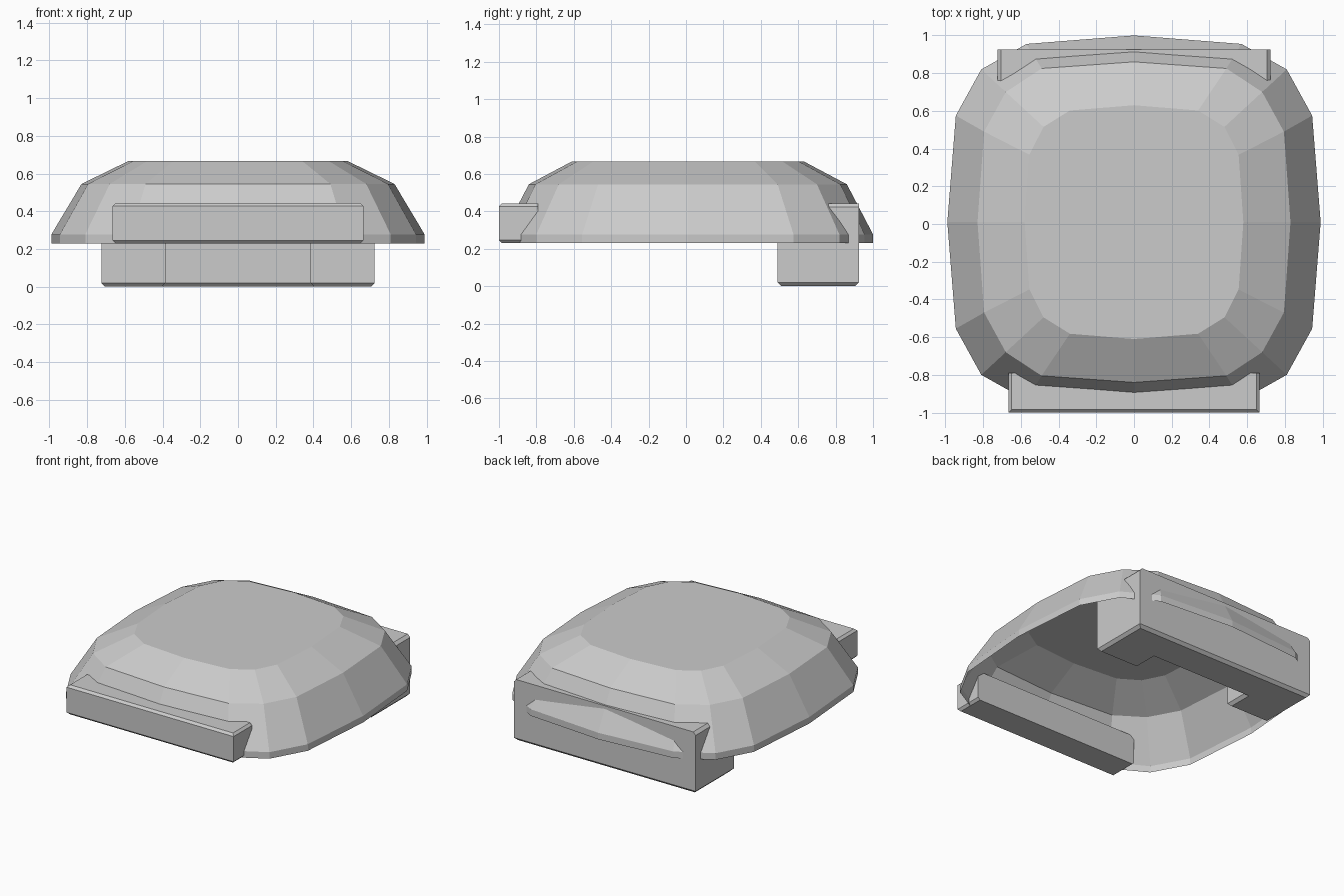
import bpy, bmesh

if "Cube" in bpy.data.objects:
    bpy.data.objects.remove(bpy.data.objects["Cube"])

CY = 0.01  # the dome sits slightly behind the origin


def finish(name, bm):
    mesh = bpy.data.meshes.new(name)
    bm.to_mesh(mesh)
    bm.free()
    obj = bpy.data.objects.new(name, mesh)
    bpy.context.collection.objects.link(obj)
    return obj


def full_ring(quarter):
    """Mirror a quarter outline (from +x to +y) into a closed 16-point loop."""
    half = quarter + [(-x, y) for x, y in reversed(quarter[:-1])]
    return half + [(x, -y) for x, y in reversed(half[1:-1])]


def prism(name, outline, z0, z1, bevel, pick):
    """Extrude an outline and chamfer the edges chosen by pick(a, b)."""
    bm = bmesh.new()
    face = bm.faces.new([bm.verts.new((x, y, z0)) for x, y in outline])
    ext = bmesh.ops.extrude_face_region(bm, geom=[face], use_keep_orig=True)
    for v in ext["geom"]:
        if isinstance(v, bmesh.types.BMVert):
            v.co.z = z1
    bmesh.ops.recalc_face_normals(bm, faces=bm.faces[:])
    edges = [e for e in bm.edges if pick(e.verts[0].co, e.verts[1].co)]
    bmesh.ops.bevel(bm, geom=edges, offset=bevel, segments=1,
                    affect='EDGES', profile=0.5)
    return finish(name, bm)


# Faceted dome shell, open underneath
base = [(0.99, 0), (0.945, 0.565), (0.81, 0.81), (0.57, 0.945), (0, 0.99)]
shoulder = [(0.83, 0), (0.795, 0.48), (0.68, 0.69), (0.49, 0.815), (0, 0.85)]
crown = [(0.58, 0), (0.555, 0.357), (0.48, 0.505), (0.34, 0.592), (0, 0.62)]
bm = bmesh.new()
rings = []
for quarter, z in ((base, 0.23), (base, 0.277), (shoulder, 0.545), (crown, 0.667)):
    rings.append([bm.verts.new((x, y + CY, z)) for x, y in full_ring(quarter)])
for low, high in zip(rings, rings[1:]):
    for i in range(len(low)):
        j = (i + 1) % len(low)
        bm.faces.new((low[i], low[j], high[j], high[i]))
bm.faces.new(rings[-1])
finish("dome_shell", bm)

# Front bar, chamfered along its top and bottom edges
prism("front_bar", [(-0.665, -1.0), (0.665, -1.0), (0.665, -0.79), (-0.665, -0.79)],
      0.23, 0.443, 0.016,
      lambda a, b: abs(a.z - b.z) < 1e-4 and min(a.y, b.y) < -0.9)

# Rear U-shaped block with two forward legs
right = [(0.725, 0.925), (0.725, 0.49), (0.385, 0.49), (0.385, 0.665)]
outline = right + [(-x, y) for x, y in reversed(right)]


def rear_edges(a, b):
    bottom = a.z < 0.01 and b.z < 0.01
    top_end = a.z > 0.4 and b.z > 0.4 and abs(a.x - b.x) < 1e-4 and abs(a.x) > 0.7
    return bottom or top_end


prism("rear_block", outline, 0.0, 0.443, 0.02, rear_edges)
